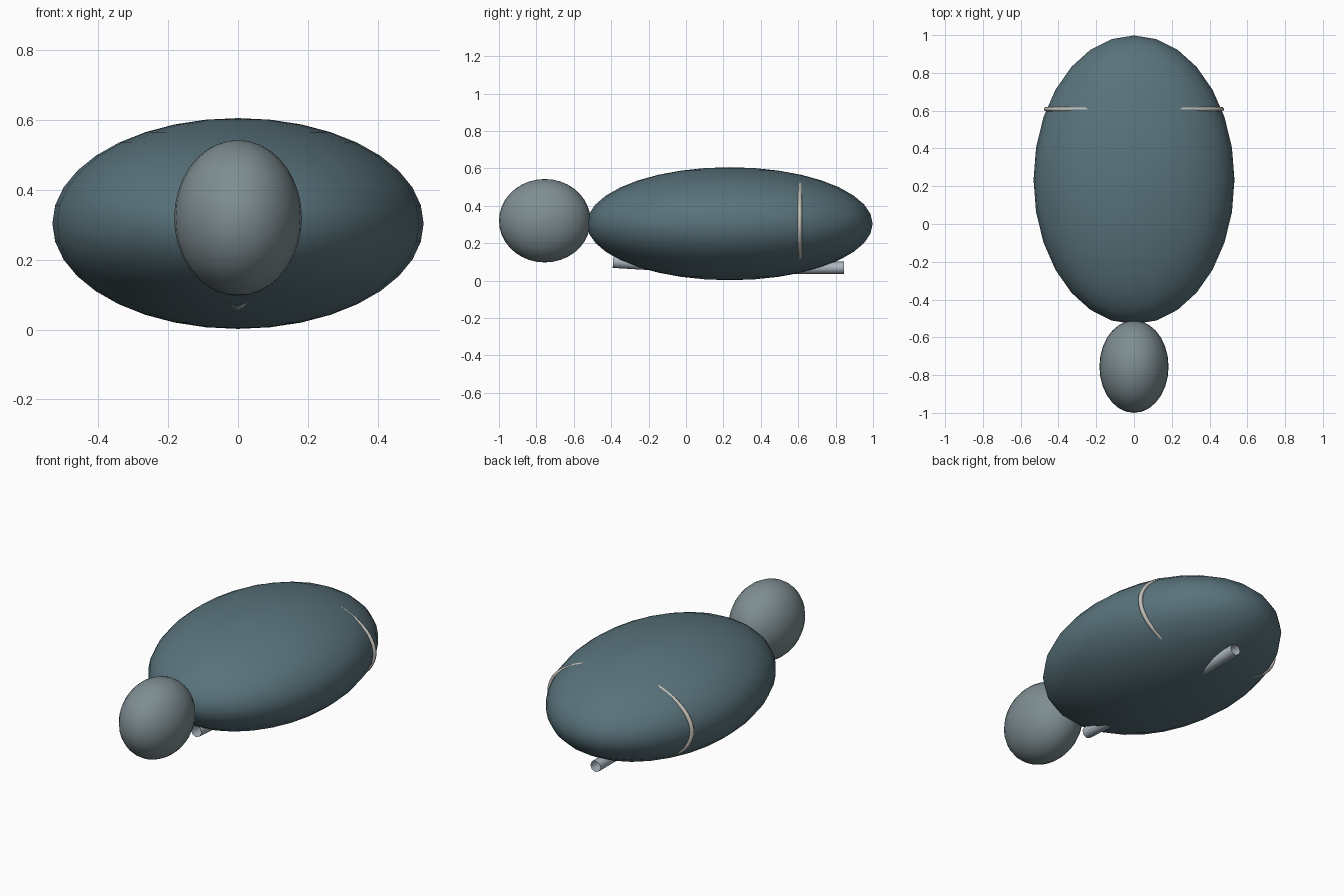
import bpy
import math

if "Cube" in bpy.data.objects:
    bpy.data.objects.remove(bpy.data.objects["Cube"])


def paint(obj, name, color):
    mat = bpy.data.materials.new(name)
    mat.diffuse_color = (*color, 1)
    mat.use_nodes = True
    mat.node_tree.nodes["Principled BSDF"].inputs["Base Color"].default_value = mat.diffuse_color
    obj.data.materials.append(mat)


def ellipsoid(name, center, radii, segments, rings, color):
    bpy.ops.mesh.primitive_uv_sphere_add(segments=segments, ring_count=rings, radius=1, location=center)
    obj = bpy.context.object
    obj.name = name
    obj.scale = radii
    bpy.ops.object.transform_apply(location=False, rotation=False, scale=True)
    bpy.ops.object.shade_smooth()
    paint(obj, name + "_color", color)
    return obj


def tube(name, points, radius, color, cyclic=False, resolution=2):
    curve = bpy.data.curves.new(name, 'CURVE')
    curve.dimensions = '3D'
    curve.bevel_depth = radius
    curve.bevel_resolution = resolution
    curve.use_fill_caps = False
    spline = curve.splines.new('POLY')
    spline.points.add(len(points) - 1)
    for p, co in zip(spline.points, points):
        p.co = (*co, 1)
    spline.use_cyclic_u = cyclic
    spline.use_smooth = True
    obj = bpy.data.objects.new(name, curve)
    bpy.context.collection.objects.link(obj)
    paint(obj, name + "_color", color)
    return obj


# Large flattened body
ellipsoid("body", (0, 0.234, 0.304), (0.532, 0.764, 0.302), 28, 18, (0.10, 0.17, 0.20))

# Small rounded head at the front
ellipsoid("head", (0, -0.755, 0.32), (0.183, 0.245, 0.223), 28, 18, (0.21, 0.27, 0.29))

# Elliptical band that breaks through the body only at its sides
ring = []
for i in range(64):
    a = 2 * math.pi * i / 64
    ring.append((0.465 * math.cos(a), 0.608, 0.305 + 0.245 * math.sin(a)))
tube("side_band", ring, 0.012, (0.55, 0.53, 0.48), cyclic=True)

# Open pipe running beneath the body, gently curved in side view
pipe = [(0, -0.39, 0.101), (0, -0.18, 0.088), (0, 0.1, 0.075), (0, 0.4, 0.068), (0, 0.845, 0.068)]
tube("underside_pipe", pipe, 0.033, (0.42, 0.48, 0.53))
